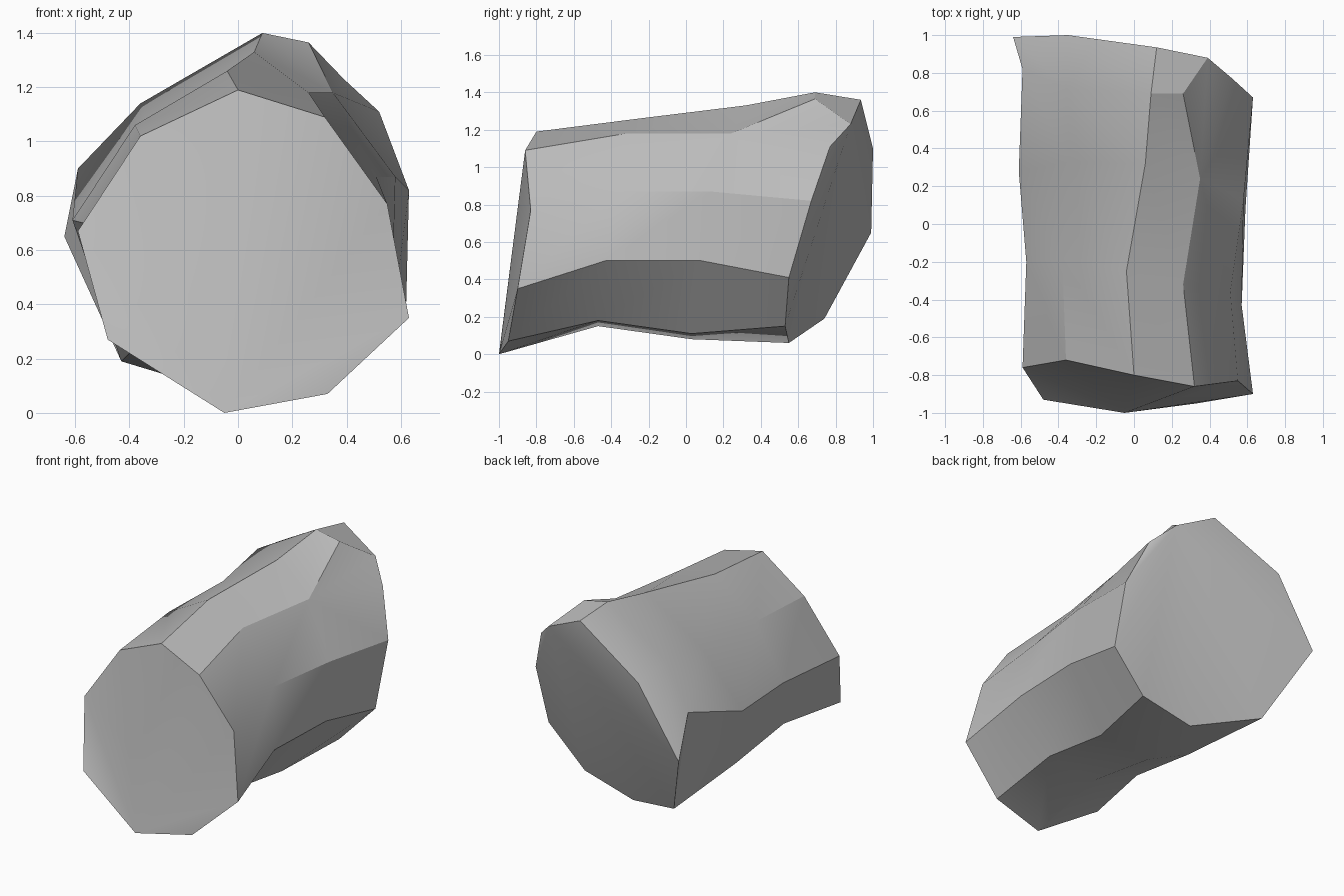
import bpy
import bmesh
import math

old = bpy.data.objects.get("Cube")
if old:
    bpy.data.objects.remove(old, do_unlink=True)

# Cross-sections from front to back, each starting at the bottom
# and going round by the left side (+x) to the top
front_ring = [(-.05, -1, 0), (.33, -.95, .07), (.63, -.9, .35), (.55, -.83, .77), (.32, -.86, 1.09),
              (0, -.8, 1.19), (-.36, -.72, 1.02), (-.59, -.76, .67), (-.48, -.93, .27)]
waist_ring = [(-.08, -.47, .15), (.3, -.47, .18), (.57, -.43, .5), (.51, -.36, .87), (.26, -.32, 1.18),
              (-.04, -.25, 1.26), (-.38, -.18, 1.06), (-.57, -.2, .7), (-.4, -.45, .29)]
middle_ring = [(-.09, .03, .08), (.3, .03, .11), (.59, .08, .5), (.58, .13, .87), (.35, .24, 1.18),
               (.06, .32, 1.33), (-.34, .33, 1.08), (-.61, .28, .71), (-.4, .05, .22)]
back_ring = [(0, .55, .06), (.37, .53, .15), (.62, .55, .41), (.63, .67, .82), (.39, .88, 1.23),
             (.09, .69, 1.4), (-.36, .72, 1.14), (-.59, .82, .9), (-.43, .74, .19)]

bm = bmesh.new()


def add_ring(points):
    return [bm.verts.new(p) for p in points]


def add_fan(centre, rim):
    """Triangles from one corner to every edge of an open rim."""
    for a, b in zip(rim, rim[1:]):
        bm.faces.new((centre, a, b))


def bridge(near, far, skip=()):
    """Strip of quads between two rings."""
    count = len(near)
    for i in range(count):
        j = (i + 1) % count
        if i not in skip:
            bm.faces.new((near[i], near[j], far[j], far[i]))


front, waist, middle, back = map(add_ring, (front_ring, waist_ring, middle_ring, back_ring))

# Long faceted body
bridge(front, waist)
bridge(waist, middle)
bridge(middle, back, skip=(3, 4))

# Extra corners around the back rim
shoulder, peak, crown, brow, corner = add_ring(
    [(.52, .77, 1.11), (.26, .69, 1.365), (.12, .935, 1.36), (-.35, 1, 1.1), (-.64, .99, .65)])
add_fan(middle[4], [middle[3], back[3], shoulder, back[4], peak, back[5], middle[5]])

# Chamfer between the body and the back end
rim_inner = [back[5], back[6], back[7]]
rim_outer = [crown, brow, corner]
bm.faces.new((back[5], peak, back[4], crown))
for i in range(len(rim_inner) - 1):
    bm.faces.new((rim_inner[i], rim_inner[i + 1], rim_outer[i + 1], rim_outer[i]))
bm.faces.new((back[7], back[8], corner))

# Flat ends
add_fan(front[0], front[1:])
add_fan(back[4], [crown, brow, corner, back[8], *back[:4], shoulder])

bmesh.ops.recalc_face_normals(bm, faces=bm.faces[:])
mesh = bpy.data.meshes.new("stone_block")
bm.to_mesh(mesh)
bm.free()

# Single grey stone colour
stone = bpy.data.materials.new("stone_grey")
stone.use_nodes = True
grey = (.5, .5, .5, 1)
stone.diffuse_color = grey
stone.node_tree.nodes["Principled BSDF"].inputs["Base Color"].default_value = grey
mesh.materials.append(stone)

block = bpy.data.objects.new("stone_block", mesh)
bpy.context.collection.objects.link(block)

# Smooth across shallow facets, keep strong edges crisp
bpy.ops.object.select_all(action="DESELECT")
block.select_set(True)
bpy.context.view_layer.objects.active = block
bpy.ops.object.shade_smooth_by_angle(angle=math.radians(30))
